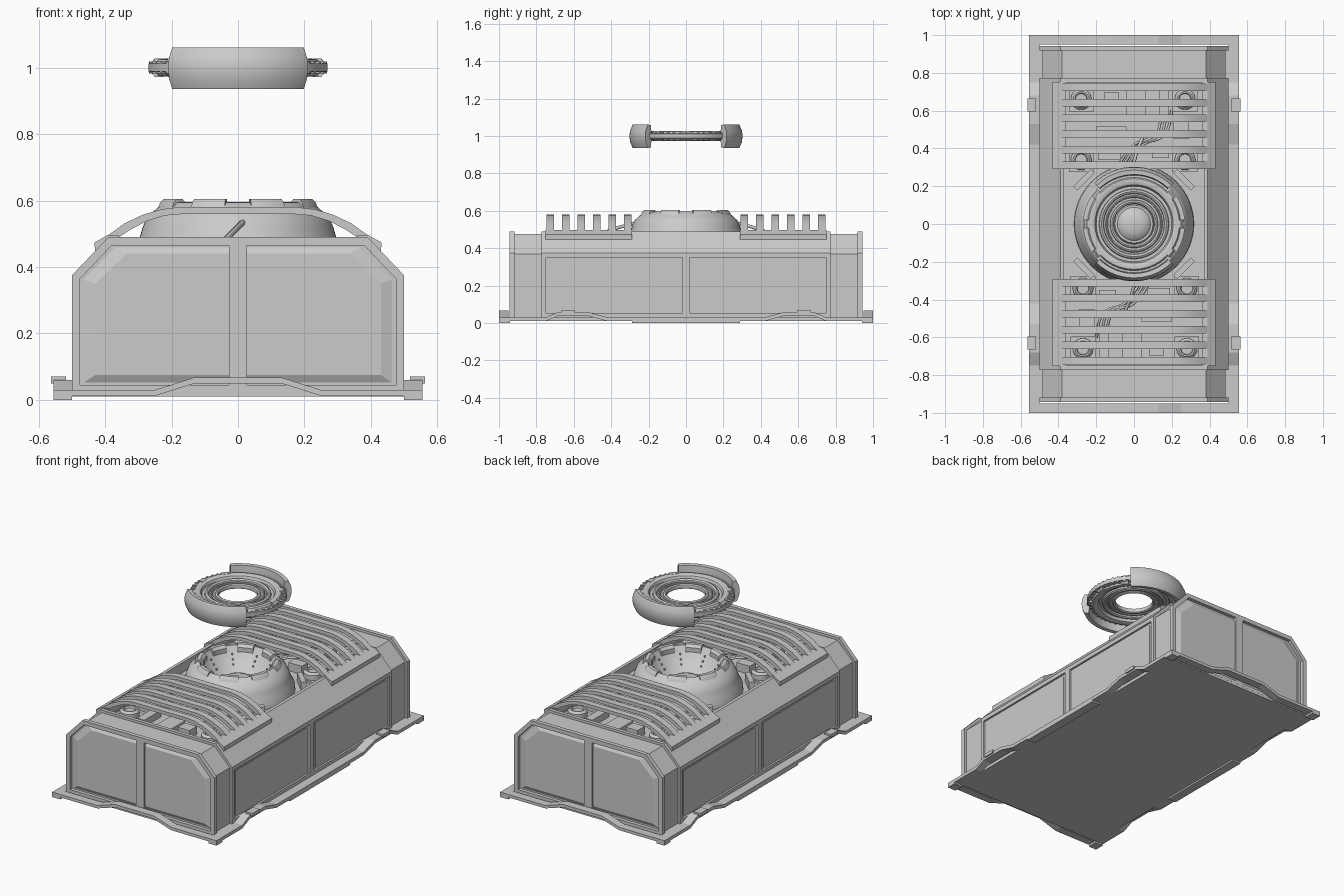
import bpy, bmesh
from math import sin, cos, pi, radians
from mathutils import Vector, Matrix

if "Cube" in bpy.data.objects:
    bpy.data.objects.remove(bpy.data.objects["Cube"])


def loft(name, rings, wrap=False, caps=True, smooth=None):
    """Skin a list of equal-length closed point loops."""
    bm = bmesh.new()
    vs = [[bm.verts.new(p) for p in r] for r in rings]
    n, m = len(rings[0]), len(rings)
    for i in range(m if wrap else m - 1):
        a, b = vs[i], vs[(i + 1) % m]
        for j in range(n):
            k = (j + 1) % n
            bm.faces.new((a[j], a[k], b[k], b[j]))
    if caps and not wrap:
        bm.faces.new(vs[0])
        bm.faces.new(vs[-1])
    bmesh.ops.remove_doubles(bm, verts=bm.verts, dist=1e-5)
    bmesh.ops.recalc_face_normals(bm, faces=bm.faces)
    me = bpy.data.meshes.new(name)
    bm.to_mesh(me)
    bm.free()
    ob = bpy.data.objects.new(name, me)
    bpy.context.collection.objects.link(ob)
    if smooth:
        bpy.ops.object.select_all(action='DESELECT')
        ob.select_set(True)
        bpy.context.view_layer.objects.active = ob
        bpy.ops.object.shade_smooth_by_angle(angle=radians(smooth))
    return ob


def along_y(name, pts, a, b, **k):
    return loft(name, [[(x, y, z) for x, z in pts] for y in (a, b)], **k)


def along_x(name, pts, a, b):
    return loft(name, [[(x, y, z) for y, z in pts] for x in (a, b)])


def box(name, c, s, rot=0):
    x, y, z = (v / 2 for v in s)
    M = Matrix.Translation(c) @ Matrix.Rotation(rot, 4, 'Z')
    ring = [(-x, -y), (x, -y), (x, y), (-x, y)]
    return loft(name, [[M @ Vector((p, q, h)) for p, q in ring] for h in (-z, z)])


def lathe(name, prof, seg=64, a0=0.0, a1=360.0, centre=(0, 0)):
    """Revolve a closed (r, z) profile, fully or as an arc."""
    full = a1 - a0 >= 360
    angs = [radians(a0 + (a1 - a0) * i / seg) for i in range(seg + (not full))]
    return loft(name, [[(centre[0] + r * cos(t), centre[1] + r * sin(t), z) for r, z in prof]
                       for t in angs], wrap=full, smooth=35)


def pipe(name, pts, r):
    cu = bpy.data.curves.new(name, 'CURVE')
    cu.dimensions = '3D'
    cu.bevel_depth, cu.bevel_resolution, cu.resolution_u = r, 2, 6
    cu.use_fill_caps = True
    sp = cu.splines.new('BEZIER')
    sp.bezier_points.add(len(pts) - 1)
    for bp, p in zip(sp.bezier_points, pts):
        bp.co = p
        bp.handle_left_type = bp.handle_right_type = 'AUTO'
    ob = bpy.data.objects.new(name, cu)
    bpy.context.collection.objects.link(ob)
    bpy.ops.object.select_all(action='DESELECT')
    ob.select_set(True)
    bpy.context.view_layer.objects.active = ob
    bpy.ops.object.convert(target='MESH')


def sym(half):
    """Mirror a half outline (right side, walked in order) into a closed one."""
    return half + [(-x, z) for x, z in reversed(half)]


# floor and skirt
box("floor_plate", (0, 0, 0.02), (1.02, 1.885, 0.02))
bump = [(0.0, 0.0), (0.29, 0.0), (0.29, 0.01), (0.42, 0.01), (0.53, 0.04), (0.68, 0.04),
        (0.75, 0.01), (0.94, 0.01), (0.94, 0.0), (1, 0), (1, 0.03), (0.75, 0.03), (0.68, 0.06),
        (0.53, 0.06), (0.42, 0.03), (0.0, 0.03)]
rise = [(0.0, 0.05), (0.13, 0.05), (0.25, 0.012), (0.505, 0.012), (0.505, 0.03), (0.25, 0.03),
        (0.13, 0.068), (0.0, 0.068)]
for s in (-1, 1):
    side_profile = bump[1:-1] + [(-y, z) for y, z in reversed(bump[1:-1])]
    along_x("side_skirt", side_profile, s * 0.5, s * 0.555)
    along_y("end_skirt", sym(rise[1:-1]), s * 0.95, s * 1.0)
    for y in (-0.63, 0.63):
        box("skirt_clip", (s * 0.54, y, 0.06), (0.045, 0.07, 0.02))

# main hull with open equipment well, plus stepped ends
hull = sym([(0.488, 0.03), (0.488, 0.35), (0.5, 0.35), (0.5, 0.375), (0.39, 0.49),
            (0.37, 0.49), (0.37, 0.43)])
octo = sym([(0.5, 0.025), (0.5, 0.375), (0.39, 0.49)])
inner = sym([(0.475, 0.045), (0.475, 0.365), (0.38, 0.465)])
step = sym([(0.485, 0.03), (0.485, 0.37), (0.38, 0.475)])
face = sym([(0.43, 0.075), (0.43, 0.35), (0.335, 0.44)])
along_y("hull", hull, -0.77, 0.77)
for s in (-1, 1):
    along_y("hull_bulkhead", octo, s * 0.75, s * 0.772)
    along_y("end_section", step, s * 0.772, s * 0.922)
    loft("end_frame", [[(x, s * y, z) for x, z in p] for p, y in
                       ((octo, 0.918), (octo, 0.943), (inner, 0.943), (inner, 0.918))], wrap=True)
    loft("end_panel", [[(x, s * y, z) for x, z in p] for p, y in ((inner, 0.918), (face, 0.934))])
    box("end_mullion", (0, s * 0.93, 0.255), (0.054, 0.026, 0.42))
    # side panel framing
    box("side_sill", (s * 0.493, 0, 0.04), (0.014, 1.54, 0.025))
    for y in (-0.76, 0, 0.76):
        box("side_post", (s * 0.493, y, 0.195), (0.014, 0.04 if y == 0 else 0.024, 0.33))
    for y in (-0.385, 0.385):
        box("side_panel", (s * 0.486, y, 0.2), (0.012, 0.68, 0.27))

# arched grilles over the well
top = [(0.43, 0.472), (0.385, 0.5), (0.34, 0.532), (0.285, 0.558), (0.23, 0.574), (0.18, 0.58)]
low = [(0.16, 0.56), (0.22, 0.555), (0.275, 0.538), (0.325, 0.512), (0.37, 0.482), (0.4, 0.46)]
arch = top + [(-x, z) for x, z in reversed(top)] + [(-x, z) for x, z in reversed(low)][::-1][::-1]
arch = top + [(-x, z) for x, z in top[::-1]] + [(-x, z) for x, z in low[::-1]] + low
outer_edge = [(-x, z) for x, z in top] + [(x, z) for x, z in top[::-1]]
inner_edge = [(x, z) for x, z in low[::-1]] + [(-x, z) for x, z in low]
arch = outer_edge + inner_edge
rail = [(0.36, 0.45), (0.43, 0.44), (0.432, 0.474), (0.39, 0.497), (0.36, 0.497)]
for s in (-1, 1):
    for i in range(6):
        y = s * (0.311 + i * 0.0828)
        along_y("grille_bar", arch, y - 0.02, y + 0.02, smooth=25)
    for m in (-1, 1):
        along_y("grille_rail", [(m * x, z) for x, z in rail], s * 0.29, s * 0.752)

# equipment in the well, repeated by half turn
for s in (-1, 1):
    for x, y in ((-0.28, 0.66), (0.27, 0.66), (-0.28, 0.34), (0.27, 0.34)):
        lathe("well_canister", [(0, 0.42), (0.055, 0.42), (0.055, 0.475), (0.042, 0.487),
              (0.034, 0.487), (0.03, 0.475), (0, 0.475)], 24, centre=(s * x, s * y))
        box("canister_base", (s * x, s * y, 0.435), (0.13, 0.13, 0.02))
    for x, y, w, d, h in ((-0.12, 0.66, 0.08, 0.07, 0.05), (0.01, 0.64, 0.1, 0.14, 0.03),
                          (0.16, 0.63, 0.05, 0.16, 0.04), (-0.12, 0.5, 0.16, 0.03, 0.03),
                          (0.14, 0.38, 0.09, 0.06, 0.05), (-0.13, 0.36, 0.12, 0.04, 0.03),
                          (0.25, 0.5, 0.08, 0.1, 0.025)):
        box("well_module", (s * x, s * y, 0.43 + h / 2), (w, d, h))
    for i in range(3):
        o = i * 0.025
        pipe("cable", [(s * (0.2 - o), s * 0.6, 0.44), (s * (0.16 - o), s * 0.47, 0.475),
                       (s * (0.05 - o), s * 0.42, 0.47), (s * (-0.04 - o), s * 0.3, 0.45)], 0.007)
    pipe("feed_pipe", [(s * 0.05, s * 0.47, 0.47), (s * 0.015, s * 0.38, 0.505),
                       (s * -0.015, s * 0.27, 0.535)], 0.009)
    for m in (-1, 1):
        box("turret_bracket", (s * 0.265, s * m * 0.235, 0.455), (0.03, 0.13, 0.05), m * pi / 4)

# bowl-shaped emitter base with hub dome
lathe("emitter_bowl", [(0, 0.42), (0.318, 0.42), (0.315, 0.455), (0.297, 0.485), (0.287, 0.52),
      (0.274, 0.55), (0.225, 0.594), (0.212, 0.596), (0.205, 0.585), (0.195, 0.57),
      (0.125, 0.475), (0.105, 0.468), (0.1, 0.478), (0.088, 0.478), (0.075, 0.492),
      (0.045, 0.504), (0, 0.508)], 64)
for i in range(8):
    a = 22.5 + i * 45
    lathe("rim_pad", [(0.19, 0.555), (0.245, 0.568), (0.238, 0.594), (0.226, 0.605),
                      (0.205, 0.605), (0.19, 0.59)], 6, a - 13, a + 13)
    for k in range(3):
        t, r = radians(a + 22.5), 0.182 - k * 0.018
        box("bowl_stud", (r * cos(t), r * sin(t), 0.555 - k * 0.024), (0.007, 0.007, 0.009), t)

# floating ring: stepped concentric disc
half = [(0.2, 0.006), (0.207, 0.02), (0.222, 0.027), (0.24, 0.025), (0.247, 0.014), (0.27, 0.012)]
lathe("floating_disc", [(r, 1 + h) for r, h in half] + [(r, 1 - h) for r, h in half[::-1]])
lathe("disc_web", [(0.12, 0.994), (0.205, 0.994), (0.205, 1.004), (0.12, 1.004)])
for r, w, h in ((0.172, 0.014, 0.02), (0.145, 0.007, 0.013), (0.117, 0.012, 0.016)):
    lathe("disc_ring", [(r + w * cos(t), 1 + h * sin(t)) for t in
                        [j * pi / 4 for j in range(8)]])
for i in range(48):
    t = i * pi / 24
    box("disc_tooth", (0.257 * cos(t), 0.257 * sin(t), 1), (0.022, 0.012, 0.036), t)
for a in (0, 180):
    for d in (-38, 0, 38):
        lathe("disc_clamp", [(0.225, 0.972), (0.25, 0.972), (0.262, 0.985), (0.262, 1.015),
                             (0.25, 1.028), (0.225, 1.028)], 4, a + d - 5, a + d + 5)
# two curved shells gripping the disc front and back
for a in (90, 270):
    lathe("ring_shell", [(0.262, 0.938), (0.285, 0.936), (0.298, 0.965), (0.303, 1.0), (0.299, 1.03),
                         (0.285, 1.061), (0.262, 1.059), (0.258, 1.03), (0.258, 0.968)],
          24, a - 44, a + 44)
